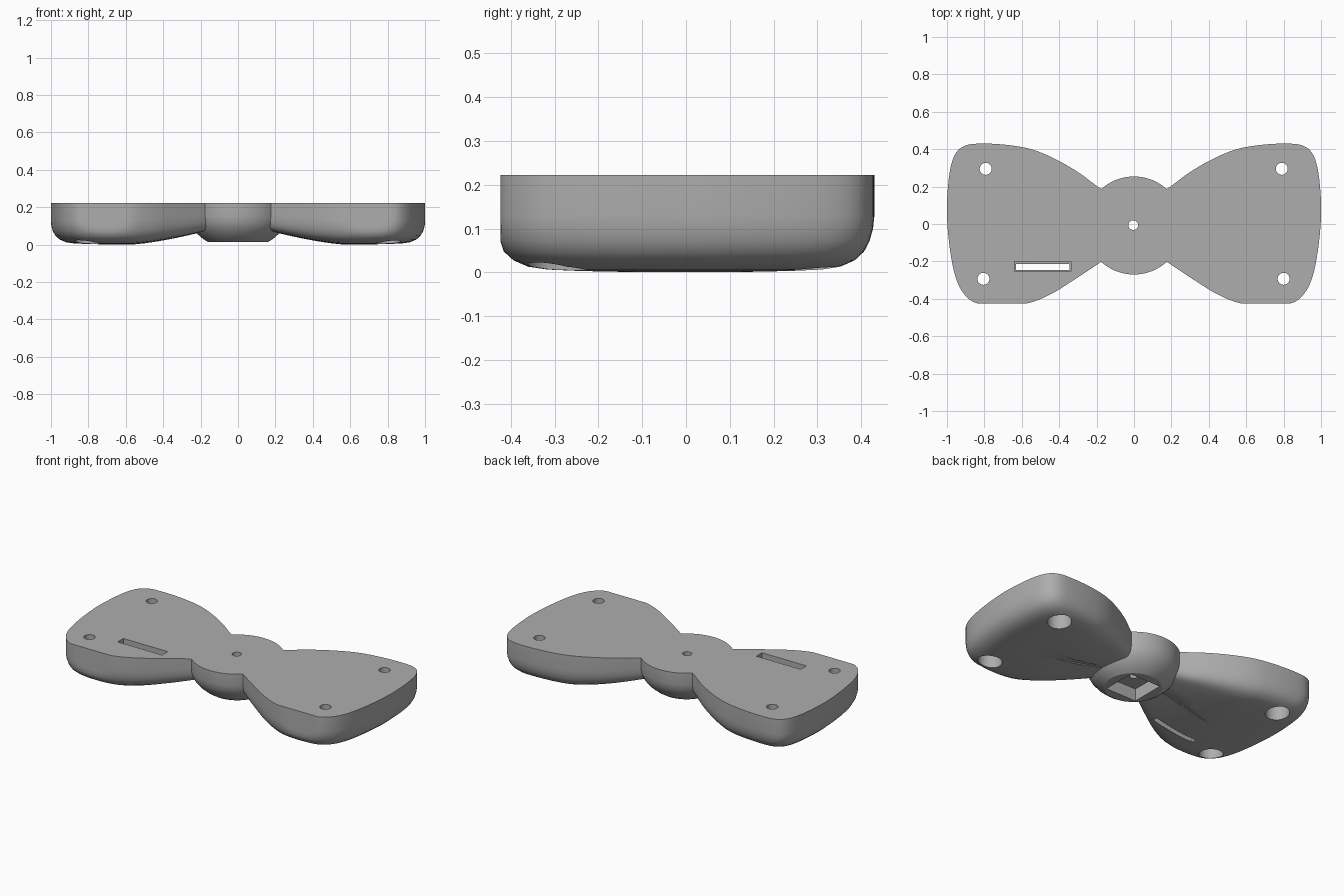
import bpy, bmesh
from math import radians, cos, sin, pi
from mathutils import Vector

if "Cube" in bpy.data.objects:
    bpy.data.objects.remove(bpy.data.objects["Cube"])

TOP = 0.222

grey = bpy.data.materials.new("plain grey")
grey.use_nodes = True
grey.diffuse_color = (0.42, 0.42, 0.42, 1)
grey.node_tree.nodes["Principled BSDF"].inputs["Base Color"].default_value = (0.42, 0.42, 0.42, 1)


def loft(name, rings):
    """Solid through closed rings of equal point count, capped at both ends."""
    bm = bmesh.new()
    loops = [[bm.verts.new(p) for p in ring] for ring in rings]
    n = len(loops[0])
    for a, b in zip(loops, loops[1:]):
        for i in range(n):
            j = (i + 1) % n
            bm.faces.new((a[i], a[j], b[j], b[i]))
    bm.faces.new(loops[0])
    bm.faces.new(loops[-1])
    bmesh.ops.recalc_face_normals(bm, faces=bm.faces)
    mesh = bpy.data.meshes.new(name)
    bm.to_mesh(mesh)
    bm.free()
    mesh.materials.append(grey)
    obj = bpy.data.objects.new(name, mesh)
    bpy.context.collection.objects.link(obj)
    return obj


def lathe(name, x, y, profile, steps=48):
    return loft(name, [[(x + r * cos(2 * pi * i / steps), y + r * sin(2 * pi * i / steps), z)
                        for i in range(steps)] for r, z in profile])


def block(name, levels):
    """Rectangular solid from (x0, x1, y0, y1, z) levels."""
    return loft(name, [[(a, c, z), (b, c, z), (b, d, z), (a, d, z)] for a, b, c, d, z in levels])


def combine(target, tool, operation):
    bpy.context.view_layer.objects.active = target
    mod = target.modifiers.new(operation.lower(), "BOOLEAN")
    mod.operation, mod.solver, mod.object = operation, "EXACT", tool
    bpy.ops.object.modifier_apply(modifier=mod.name)
    bpy.data.objects.remove(tool)


def smooth_path(points, steps=4):
    """Catmull-Rom curve through the points."""
    pts = [Vector(p) for p in points]
    pts = [2 * pts[0] - pts[1]] + pts + [2 * pts[-1] - pts[-2]]
    out = []
    for a, b, c, d in zip(pts, pts[1:], pts[2:], pts[3:]):
        for k in range(steps):
            t = k / steps
            out.append(0.5 * (2 * b + (c - a) * t + (2 * a - 5 * b + 4 * c - d) * t ** 2
                              + (3 * b - a - 3 * c + d) * t ** 3))
    return out + [pts[-2]]


# Wings: outline from the neck round the outer end, rolled under to a soft belly
OUTLINE = [(0.05, 0.11), (0.18, 0.19), (0.3, 0.278), (0.43, 0.352), (0.55, 0.4), (0.68, 0.423),
           (0.81, 0.43), (0.9, 0.42), (0.955, 0.375), (0.985, 0.28), (1, 0.12), (0.998, 0),
           (0.982, -0.15), (0.955, -0.28), (0.912, -0.37), (0.84, -0.425), (0.7, -0.44),
           (0.57, -0.425), (0.45, -0.378), (0.33, -0.305), (0.18, -0.205), (0.05, -0.11)]
ROLL = [(1, 0), (1, 0.42), (0.993, 0.55), (0.975, 0.68), (0.945, 0.79), (0.895, 0.88),
        (0.82, 0.945), (0.72, 0.975), (0.55, 0.99), (0.3, 1), (0.05, 1)]


def wing(name, side):
    path = smooth_path(OUTLINE)
    rings = []
    for s, f in ROLL:
        ring = []
        for x, y in path:
            px = 0.55 + (x - 0.55) * s if x > 0.55 else x
            floor = 0.001 + 0.06 * (max(0, 0.57 - px) / 0.35) ** 1.4
            ring.append((side * px, max(y * s, -0.424), TOP - (TOP - floor) * f))
        rings.append(ring)
    return loft(name, rings)


# Rounded knot in the middle
body = lathe("bow_body", 0, -0.008,
             [(0.262, TOP), (0.262, 0.15), (0.255, 0.115), (0.24, 0.085),
              (0.215, 0.055), (0.187, 0.031), (0.16, 0.014)], 64)
for label, side in (("left", 1), ("right", -1)):
    combine(body, wing(label + "_wing", side), "UNION")

# Screw holes with wide bores from below
for x, y in ((-0.805, -0.293), (0.8, -0.293), (-0.793, 0.295), (0.79, 0.295)):
    combine(body, lathe("screw_cutter", x, y,
                        [(0.068, -0.1), (0.068, 0.11), (0.032, 0.111), (0.032, 0.3)]), "DIFFERENCE")

# Centre hole and square pocket under the knot
combine(body, lathe("centre_cutter", -0.004, -0.006, [(0.026, -0.1), (0.026, 0.3)]), "DIFFERENCE")
combine(body, block("pocket_cutter", [(-0.105, 0.105, -0.113, 0.097, -0.1),
                                      (-0.105, 0.105, -0.113, 0.097, 0.09)]), "DIFFERENCE")

# Strap slot with a stepped mouth
combine(body, block("slot_cutter", [(-0.63, -0.345, -0.247, -0.215, -0.1),
                                    (-0.63, -0.345, -0.247, -0.215, 0.15),
                                    (-0.64, -0.338, -0.255, -0.2, 0.151),
                                    (-0.64, -0.338, -0.255, -0.2, 0.3)]), "DIFFERENCE")

bpy.ops.object.select_all(action="DESELECT")
body.select_set(True)
bpy.context.view_layer.objects.active = body
bpy.ops.object.shade_smooth_by_angle(angle=radians(32))
